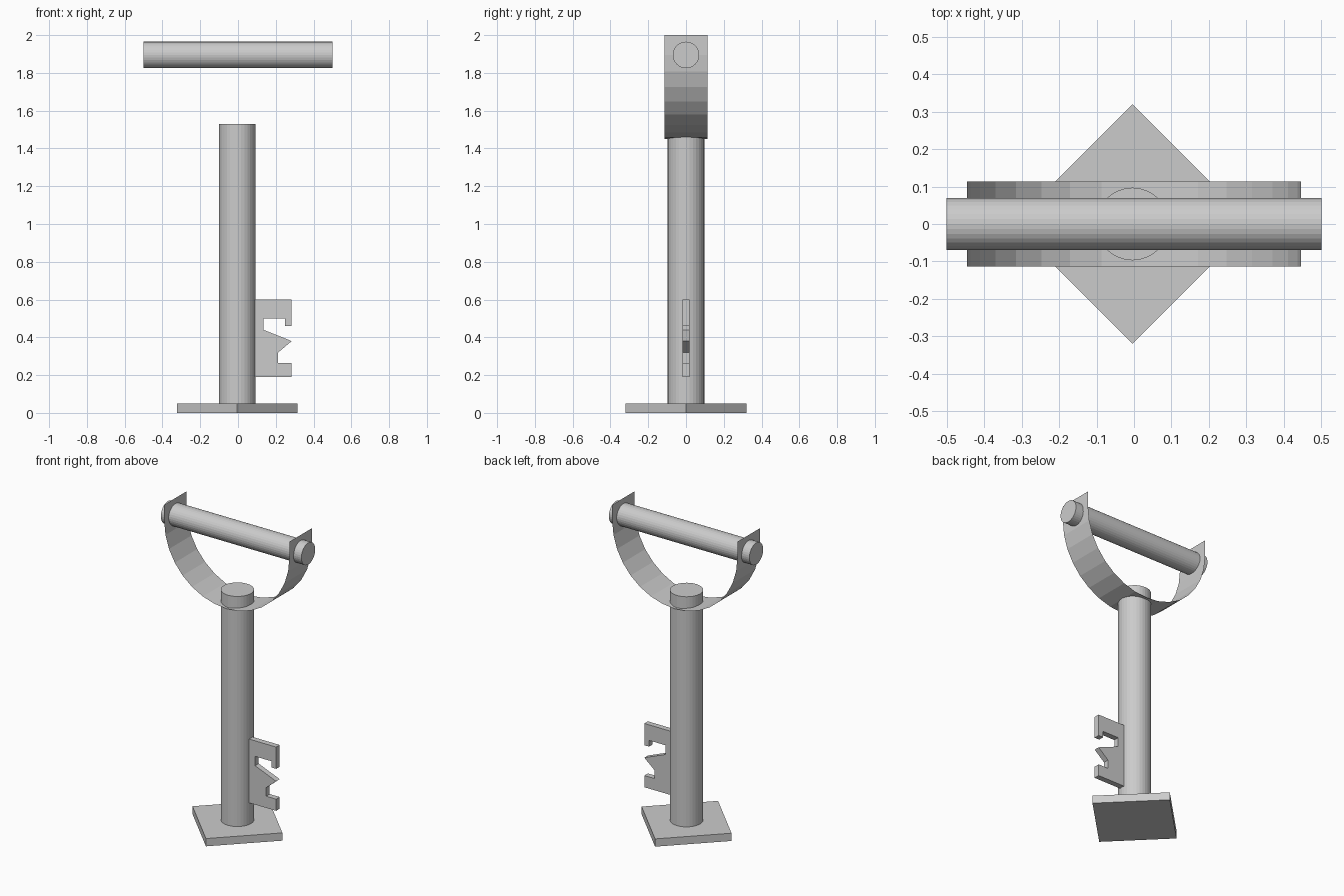
import bpy, math
from mathutils import Matrix

if "Cube" in bpy.data.objects:
    bpy.data.objects.remove(bpy.data.objects["Cube"])

CX = -0.004  # the shaft sits a hair off the crossbar's middle


def make_object(name, verts, faces):
    mesh = bpy.data.meshes.new(name)
    mesh.from_pydata(verts, [], faces)
    mesh.update()
    obj = bpy.data.objects.new(name, mesh)
    bpy.context.collection.objects.link(obj)
    return obj


def prism(name, outline, low, high, place):
    """Extrude a counter-clockwise 2D outline; place(u, v, w) maps it into space."""
    n = len(outline)
    verts = [place(u, v, w) for w in (low, high) for u, v in outline]
    faces = [tuple(reversed(range(n))), tuple(range(n, 2 * n))]
    faces += [(i, (i + 1) % n, n + (i + 1) % n, n + i) for i in range(n)]
    return make_object(name, verts, faces)


def circle(radius, sides):
    return [(radius * math.cos(2 * math.pi * i / sides),
             radius * math.sin(2 * math.pi * i / sides)) for i in range(sides)]


# Diamond-turned square base and round shaft
upright = lambda u, v, w: (u + CX, v, w)
prism("base_plate", circle(0.32, 4), 0, 0.05, upright)
prism("shaft", circle(0.097, 32), 0.05, 1.53, upright)

# Crossbar along x
prism("crossbar", circle(0.07, 32), -0.5, 0.5, lambda u, v, w: (w, u, v + 1.895))

# Notched blade on the side of the shaft
blade = [(0.07, 0.19), (0.284, 0.19), (0.284, 0.265), (0.213, 0.265),
         (0.213, 0.32), (0.284, 0.38), (0.135, 0.44), (0.135, 0.50),
         (0.25, 0.50), (0.25, 0.46), (0.284, 0.46), (0.284, 0.60), (0.07, 0.60)]
prism("notched_blade", blade, -0.018, 0.018, lambda u, v, w: (u, -w, v))

# Thin U-shaped strap: half circle with straight upper ends
R, ZC, STEPS, HALF = 0.445, 1.895, 16, 0.114
path = [(-R, 2.0)]
path += [(-R * math.cos(math.pi * i / STEPS), ZC - R * math.sin(math.pi * i / STEPS))
         for i in range(STEPS + 1)]
path.append((R, 2.0))
verts = [(x, y, z) for x, z in path for y in (-HALF, HALF)]
faces = [(2 * i, 2 * i + 2, 2 * i + 3, 2 * i + 1) for i in range(len(path) - 1)]
make_object("curved_strap", verts, faces)
